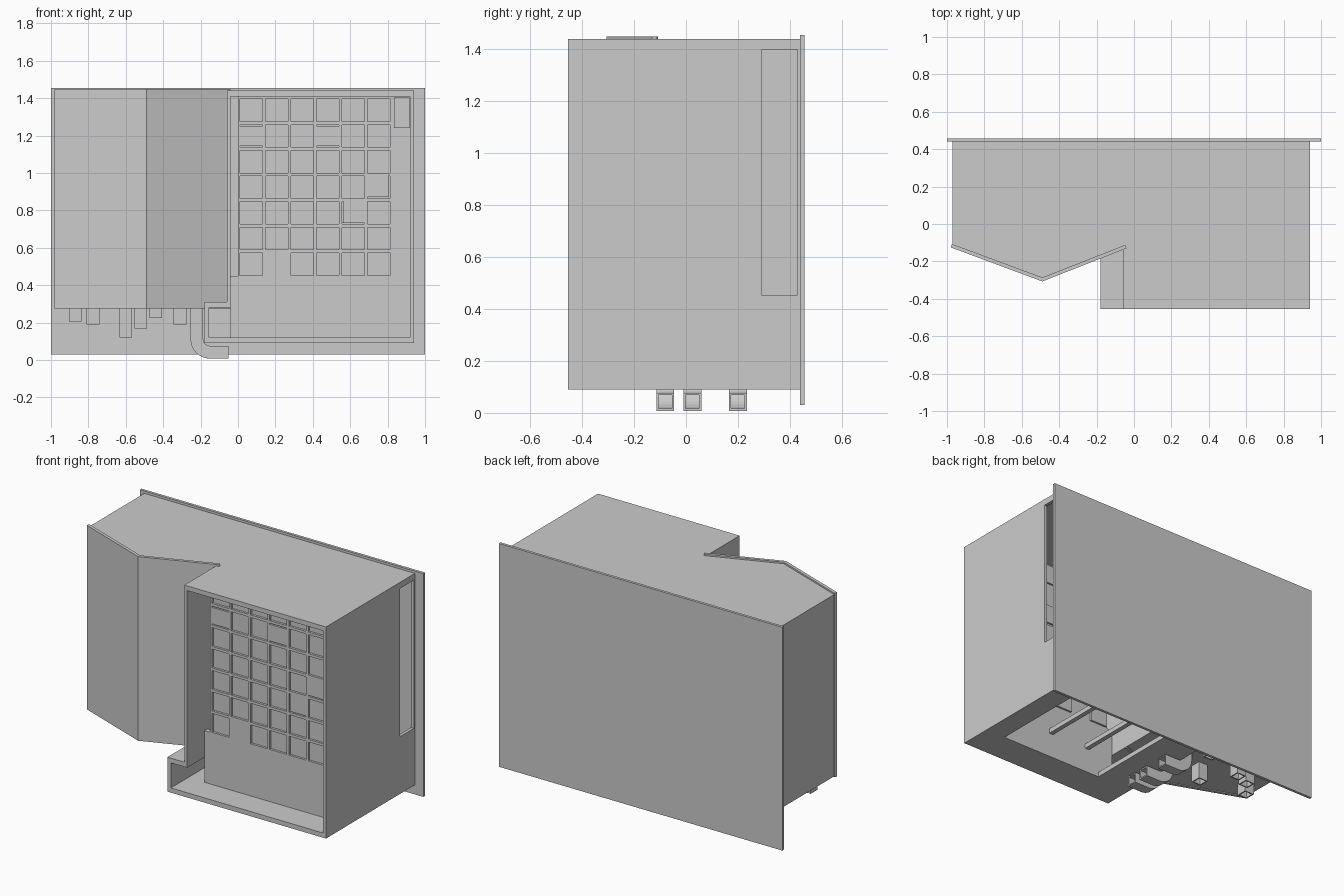
import bpy, bmesh, math
from mathutils import Vector

if "Cube" in bpy.data.objects:
    bpy.data.objects.remove(bpy.data.objects["Cube"])


def finish(name, bm):
    bmesh.ops.remove_doubles(bm, verts=bm.verts, dist=1e-5)
    bmesh.ops.recalc_face_normals(bm, faces=bm.faces)
    me = bpy.data.meshes.new(name)
    bm.to_mesh(me)
    bm.free()
    ob = bpy.data.objects.new(name, me)
    bpy.context.collection.objects.link(ob)
    return ob


def boxes(name, items):
    """One mesh of boxes, each (x0, x1, y0, y1, z0, z1)."""
    bm = bmesh.new()
    for x0, x1, y0, y1, z0, z1 in items:
        for v in bmesh.ops.create_cube(bm, size=1)["verts"]:
            v.co = ((x0 + x1) / 2 + v.co.x * (x1 - x0),
                    (y0 + y1) / 2 + v.co.y * (y1 - y0),
                    (z0 + z1) / 2 + v.co.z * (z1 - z0))
    return finish(name, bm)


def prism(name, pts, offset):
    bm = bmesh.new()
    f = bm.faces.new([bm.verts.new(p) for p in pts])
    ext = bmesh.ops.extrude_face_region(bm, geom=[f], use_keep_orig=True)
    for v in ext["geom"]:
        if isinstance(v, bmesh.types.BMVert):
            v.co += Vector(offset)
    return finish(name, bm)


def cut(ob, cutter):
    m = ob.modifiers.new("cut", "BOOLEAN")
    m.operation, m.solver, m.object = "DIFFERENCE", "EXACT", cutter
    cutter.hide_render = True
    cutter.hide_set(True)
    cutter.display_type = "WIRE"


def duct(name, path, y, r=0.034, wall=0.008):
    """Hollow square tube along a path of (x, z) points."""
    bm = bmesh.new()
    rings = []
    for i, p in enumerate(path):
        a, b = path[max(i - 1, 0)], path[min(i + 1, len(path) - 1)]
        t = Vector((b[0] - a[0], 0, b[1] - a[1])).normalized()
        n = Vector((t.z, 0, -t.x))
        rings.append([[bm.verts.new(Vector((p[0], y, p[1])) + n * s * u + Vector((0, s * w, 0)))
                       for u, w in ((1, 1), (-1, 1), (-1, -1), (1, -1))] for s in (r, r - wall)])
    for A, B in zip(rings, rings[1:]):
        for k in (0, 1):
            for j in range(4):
                q = (j + 1) % 4
                bm.faces.new((A[k][j], A[k][q], B[k][q], B[k][j]))
    for R in (rings[0], rings[-1]):
        for j in range(4):
            q = (j + 1) % 4
            bm.faces.new((R[0][j], R[0][q], R[1][q], R[1][j]))
    return finish(name, bm)


# Back plate
boxes("back_plate", [(-1, 1, 0.44, 0.457, 0.03, 1.455)])

# Stepped open-fronted cabinet shell
outer = [(-.18, .09), (.94, .09), (.94, 1.44), (-.06, 1.44), (-.06, .31), (-.18, .31)]
inner = [(-.155, .12), (.92, .12), (.92, 1.41), (-.04, 1.41), (-.04, .28), (-.155, .28)]
bm = bmesh.new()
loops = [[bm.verts.new((x, y, z)) for x, z in prof] for prof in (outer, inner) for y in (-.455, .44)]
for a, b in ((0, 1), (2, 3), (0, 2), (1, 3)):
    for i in range(6):
        j = (i + 1) % 6
        bm.faces.new((loops[a][i], loops[a][j], loops[b][j], loops[b][i]))
shell = finish("cabinet_shell", bm)

# Floor hole and side slot
cut(shell, boxes("shell_cutter", [(.07, .80, -.248, .41, 0, .2), (.90, 1.0, .29, .43, .455, 1.40)]))

# Inner front panel with a grid of shallow pockets
panel = prism("grid_panel", [(x, -.28, z) for x, z in
              ((-.04, .12), (.92, .12), (.92, 1.41), (0, 1.41), (0, .45), (-.04, .45))], (0, .03, 0))
slits = {(0, 1): "tb", (3, 1): "tb", (5, 3): "rb", (4, 4): "lb", (1, 6): ""}
pockets, backs = [], []
for c in range(6):
    for r in range(7):
        x, z, s, t = .012 + c * .136, 1.275 - r * .137, .12, .007
        sides = {"t": (x, x + s, z + s - t, z + s), "b": (x, x + s, z, z + t),
                 "l": (x, x + t, z, z + s), "r": (x + s - t, x + s, z, z + s)}
        if (c, r) not in slits:
            pockets.append((x, x + s, -.3, -.266, z, z + s))
            backs.append((x, x + s, -.25, -.238, z, z + s))
        elif slits[c, r] == "tb":
            pockets += [(*sides[k][:2], -.3, -.266, *sides[k][2:]) for k in "tb"]
        elif slits[c, r]:
            a, b = sides[slits[c, r][0]], sides["b"]
            pockets += [(a[0], a[1], -.3, -.266, z + t + .001, z + s), (*b[:2], -.3, -.266, *b[2:])]
cut(panel, boxes("pocket_cutter", pockets))
boxes("pocket_backs", backs)
boxes("corner_plate", [(.835, .918, -.29, -.28, 1.24, 1.405)])

# Rails behind the panel
boxes("inner_rails", [(x, x + .03, -.25, .44, .25, .28) for x in (.14, .42)])

# Left housing and its folded front sheet
prism("left_housing", [(x, y, .28) for x, y in
      ((-.97, .44), (-.97, -.115), (-.49, -.29), (-.06, -.13), (-.06, .44))], (0, 0, 1.16))
prism("folded_front", [(x, y, .275) for x, y in
      ((-.98, -.125), (-.49, -.307), (-.04, -.13), (-.047, -.112), (-.49, -.286), (-.973, -.107))],
      (0, 0, 1.175))

# Short ducts below the left housing
for i, (x, y, z) in enumerate([(-.87, 0, .205), (-.775, .12, .19), (-.60, .25, .12),
                               (-.52, -.01, .17), (-.44, .19, .225), (-.31, .1, .19)]):
    duct("short_duct_%d" % i, [(x, .30), (x, z)], y)

# Curved ducts that turn under the cabinet
for i, y in enumerate((-.08, .025, .2)):
    arc = [(-.15 - .07 * math.cos(a), .11 - .07 * math.sin(a))
           for a in (math.pi / 2 * k / 8 for k in range(9))]
    ob = duct("curved_duct_%d" % i, [(-.22, .30)] + arc + [(-.05, .04)], y)
    # Collar at the outlet
    ob.location.z = .002
